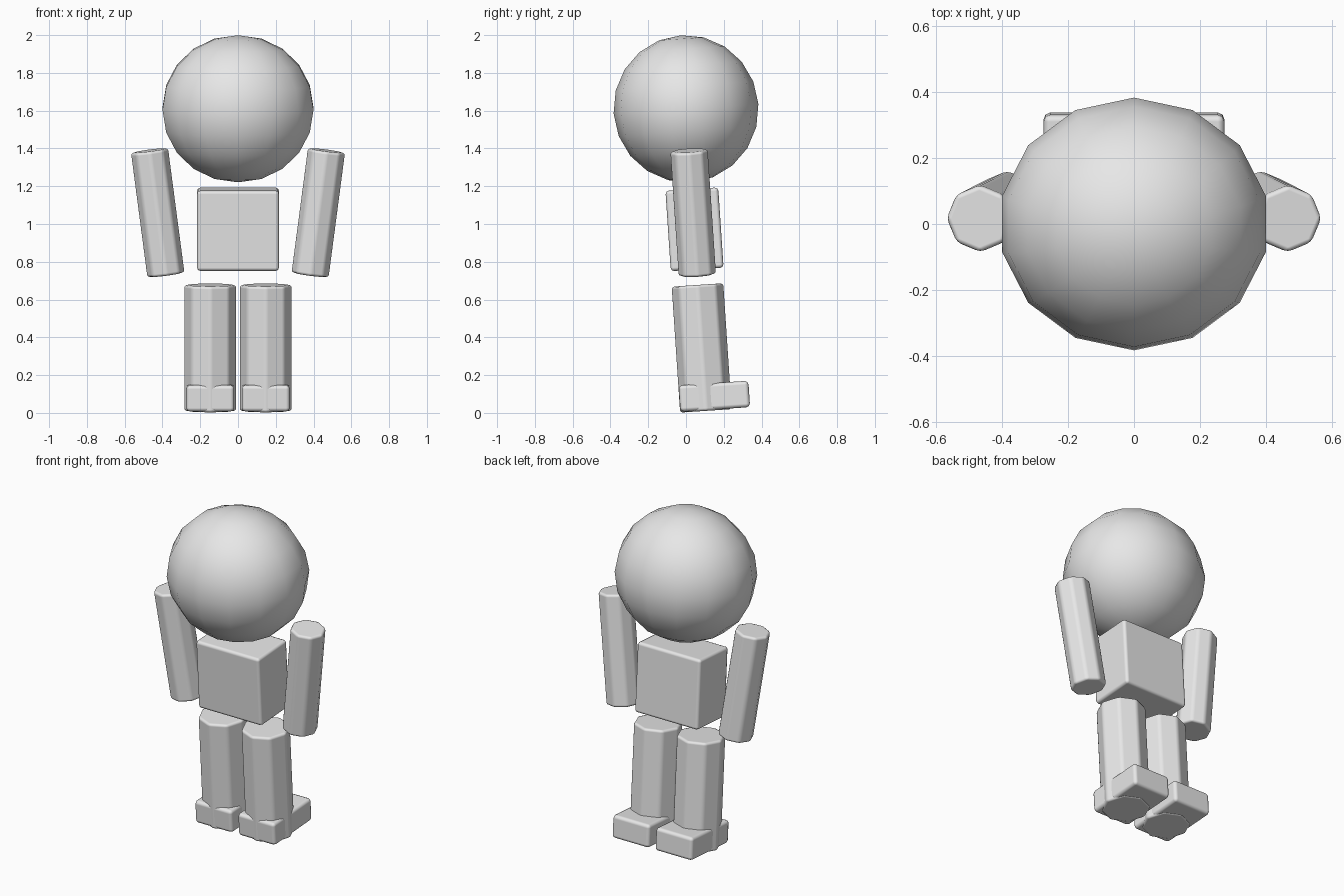
import bpy, bmesh, math
from mathutils import Matrix

if "Cube" in bpy.data.objects:
    bpy.data.objects.remove(bpy.data.objects["Cube"])

TILT = math.radians(3.8)  # the whole figure leans slightly

grey = bpy.data.materials.new("plain_grey")
grey.diffuse_color = (0.8, 0.8, 0.8, 1)
grey.use_nodes = True
grey.node_tree.nodes["Principled BSDF"].inputs["Base Color"].default_value = grey.diffuse_color


def finish(name, bm, loc, lean=0.0, bevel=0.0):
    """Turn a bmesh into a placed, smooth shaded, optionally rounded part."""
    mesh = bpy.data.meshes.new(name)
    bm.to_mesh(mesh)
    bm.free()
    mesh.materials.append(grey)
    for p in mesh.polygons:
        p.use_smooth = True
    ob = bpy.data.objects.new(name, mesh)
    bpy.context.collection.objects.link(ob)
    ob.location = loc
    ob.rotation_euler = (TILT, lean, 0)
    if bevel:
        mod = ob.modifiers.new("rounded_edges", 'BEVEL')
        mod.width = bevel
        mod.segments = 2
        mod.limit_method = 'ANGLE'
        mod.angle_limit = math.radians(30)
        mod.harden_normals = True
    return ob


def box(name, size, loc, bevel):
    bm = bmesh.new()
    bmesh.ops.create_cube(bm, size=1, matrix=Matrix.Diagonal((*size, 1)))
    return finish(name, bm, loc, 0, bevel)


def limb(name, radius, length, loc, lean, bevel):
    """Eight-sided post with corners on the x and y axes."""
    bm = bmesh.new()
    bmesh.ops.create_cone(bm, cap_ends=True, segments=8, radius1=radius,
                          radius2=radius, depth=length)
    return finish(name, bm, loc, lean, bevel)


# head: low-poly ball, slightly wider than deep
bm = bmesh.new()
bmesh.ops.create_uvsphere(bm, u_segments=14, v_segments=10, radius=1,
                          matrix=Matrix.Diagonal((0.41, 0.384, 0.39, 1)))
finish("head", bm, (0, 0, 1.61))

# torso
box("torso", (0.434, 0.28, 0.426), (0, 0.045, 0.972), 0.018)

# arms, legs and feet on both sides
for side, s in (("left", -1), ("right", 1)):
    limb(side + "_arm", 0.102, 0.665, (s * 0.425, 0.038, 1.06),
         s * math.radians(7.5), 0.015)
    limb(side + "_leg", 0.14, 0.668, (s * 0.147, 0.083, 0.344), 0, 0.015)
    box(side + "_foot", (0.254, 0.37, 0.14), (s * 0.147, 0.15, 0.088), 0.02)
